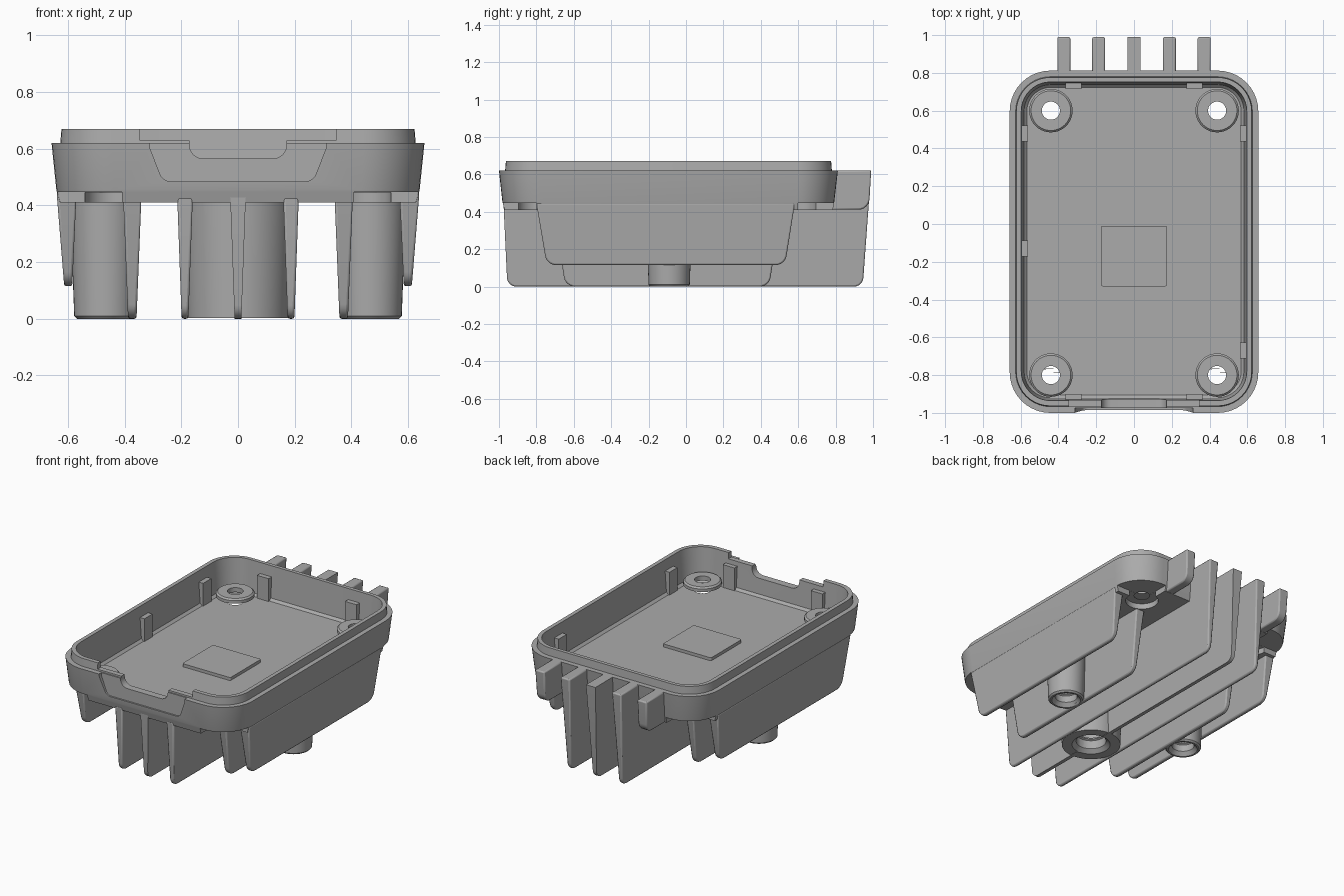
import bpy, bmesh, math
from mathutils import Vector

cube = bpy.data.objects.get("Cube")
if cube:
    bpy.data.objects.remove(cube, do_unlink=True)

grey = bpy.data.materials.new("cast grey")
grey.use_nodes = True
colour = (0.41, 0.41, 0.41, 1)
grey.diffuse_color = colour
grey.node_tree.nodes["Principled BSDF"].inputs["Base Color"].default_value = colour


def loft(name, rings):
    """Closed solid skinned through rings of equal point count."""
    bm = bmesh.new()
    rows = [[bm.verts.new(p) for p in ring] for ring in rings]
    n = len(rows[0])
    for a, b in zip(rows, rows[1:]):
        for i in range(n):
            j = (i + 1) % n
            bm.faces.new((a[i], a[j], b[j], b[i]))
    bm.faces.new(rows[0][::-1])
    bm.faces.new(rows[-1])
    bmesh.ops.recalc_face_normals(bm, faces=bm.faces)
    mesh = bpy.data.meshes.new(name)
    bm.to_mesh(mesh)
    bm.free()
    mesh.materials.append(grey)
    ob = bpy.data.objects.new(name, mesh)
    bpy.context.collection.objects.link(ob)
    return ob


def rounded(points, steps=6):
    """Round the corners of a 2D outline given as (u, v, radius)."""
    out = []
    for i, (u, v, r) in enumerate(points):
        p = Vector((u, v))
        if r == 0:
            out.append(p)
            continue
        a = (Vector(points[i - 1][:2]) - p).normalized()
        b = (Vector(points[(i + 1) % len(points)][:2]) - p).normalized()
        half = a.angle(b) / 2
        centre = p + (a + b).normalized() * r / math.sin(half)
        start = p + a * r / math.tan(half) - centre
        end = p + b * r / math.tan(half) - centre
        sweep = start.angle(end)
        for k in range(steps + 1):
            t = k / steps
            out.append(centre + (start * math.sin((1 - t) * sweep)
                                 + end * math.sin(t * sweep)) / math.sin(sweep))
    return out


def rect_ring(x0, x1, y0, y1, r, z):
    outline = rounded([(x0, y0, r), (x1, y0, r), (x1, y1, r), (x0, y1, r)], 10)
    return [(p.x, p.y, z) for p in outline]


def block(name, x0, x1, y0, y1, z0, z1):
    x0, x1, y0, y1 = min(x0, x1), max(x0, x1), min(y0, y1), max(y0, y1)
    return loft(name, [[(x0, y0, z), (x1, y0, z), (x1, y1, z), (x0, y1, z)]
                       for z in (z0, z1)])


def lathe(name, x, y, profile, n=40):
    """Round solid from (radius, z) pairs."""
    turns = [2 * math.pi * i / n for i in range(n)]
    return loft(name, [[(x + r * math.cos(t), y + r * math.sin(t), z) for t in turns]
                       for r, z in profile])


def front_prism(name, outline, y0, y1):
    pts = rounded(outline)
    return loft(name, [[(p.x, y, p.y) for p in pts] for y in (y0, y1)])


def fin(name, outline, inner, outer):
    """Upright fin; inner and outer are (x at z=0, slope of x with z)."""
    pts = rounded(outline)
    ob = loft(name, [[(x + s * p.y, p.x, p.y) for p in pts] for x, s in (inner, outer)])
    bevel = ob.modifiers.new("soft edges", "BEVEL")
    bevel.width, bevel.segments = 0.008, 2
    bevel.limit_method, bevel.angle_limit = "ANGLE", math.radians(50)
    return ob


def cut(targets, cutters):
    for ob in targets:
        bpy.context.view_layer.objects.active = ob
        for c in cutters:
            mod = ob.modifiers.new("cut", "BOOLEAN")
            mod.operation, mod.solver, mod.object = "DIFFERENCE", "EXACT", c
            bpy.ops.object.modifier_apply(modifier=mod.name)
    for c in cutters:
        bpy.data.objects.remove(c, do_unlink=True)


def thread_cutter(x, y, r, depth):
    profile = [(r * 1.3, -0.02), (r * 1.3, 0.0), (r, 0.025)]
    for k in range(1, 4):
        z = 0.025 + (depth - 0.025) * k / 4
        profile += [(r, z), (r * 0.87, z + 0.006), (r * 0.87, z + 0.014), (r, z + 0.02)]
    return lathe("thread_cutter", x, y, profile + [(r, depth)])


# Tray: drafted outer wall, stepped lip, open cavity
tray = loft("tray", [
    rect_ring(-0.63, 0.63, -0.97, 0.785, 0.2, 0.41),
    rect_ring(-0.641, 0.641, -0.982, 0.793, 0.205, 0.455),
    rect_ring(-0.658, 0.658, -1.0, 0.812, 0.215, 0.62),
    rect_ring(-0.627, 0.627, -0.967, 0.78, 0.185, 0.62),
    rect_ring(-0.623, 0.623, -0.963, 0.776, 0.18, 0.67),
    rect_ring(-0.597, 0.597, -0.935, 0.752, 0.155, 0.67),
    rect_ring(-0.582, 0.582, -0.92, 0.738, 0.14, 0.465),
    rect_ring(-0.567, 0.567, -0.905, 0.723, 0.125, 0.45)])

# Front wall: lowered lip, recessed panel and cable notch
cut([tray], [
    block("lip_cutter", -0.345, 0.345, -1.1, -0.88, 0.63, 0.8),
    front_prism("panel_cutter", [(-0.32, 0.7, 0), (-0.31, 0.6, 0), (-0.265, 0.485, 0.04),
                                 (0.265, 0.485, 0.04), (0.31, 0.6, 0), (0.32, 0.7, 0)],
                -1.1, -0.975),
    front_prism("notch_cutter", [(-0.172, 0.7, 0), (-0.172, 0.565, 0.05),
                                 (0.172, 0.565, 0.05), (0.172, 0.7, 0)], -1.1, -0.85)])

# Corner screw seats with underside pockets and through holes
for sx, side in ((1, "left"), (-1, "right")):
    for cy, sy, end in ((0.6, 1, "back"), (-0.8, -1, "front")):
        cx = 0.44 * sx
        wall = 0.745 if sy > 0 else -0.925
        xs = sorted((0.27 * sx, 0.6 * sx))
        ys = sorted((cy - 0.17 * sy, wall))
        seat = loft(f"{end}_{side}_screw_seat", [
            rect_ring(*xs, *ys, 0.16, 0.448), rect_ring(*xs, *ys, 0.16, 0.48),
            rect_ring(xs[0] + 0.015, xs[1] - 0.015, ys[0] + 0.015, ys[1] - 0.015, 0.145, 0.495)])
        ring = lathe(f"{end}_{side}_screw_ring", cx, cy,
                     [(0.115, 0.49), (0.115, 0.51), (0.105, 0.52)])
        cut([tray], [block("pocket_cutter", 0.41 * sx, 0.75 * sx, cy, cy + 0.35 * sy, 0.3, 0.447),
                     lathe("pocket_round_cutter", cx, cy, [(0.1, 0.3), (0.1, 0.4465)])])
        cut([tray, seat, ring],
            [lathe("hole_cutter", cx, cy, [(0.048, 0.2), (0.048, 0.8)], 32)])

# Component pad on the floor
loft("floor_pad", [rect_ring(-0.175, 0.175, -0.33, -0.01, 0.01, z) for z in (0.44, 0.47)])

# Clips along the inner walls
for i, (sx, y) in enumerate([(-1, 0.48), (-1, -0.13), (1, 0.48), (1, -0.67)]):
    block(f"side_clip_{i + 1}", 0.56 * sx, 0.6 * sx, y - 0.042, y + 0.042, 0.44, 0.6)
for sx, side in ((1, "left"), (-1, "right")):
    x = 0.32 * sx
    block(f"back_{side}_clip", x - 0.042, x + 0.042, 0.715, 0.755, 0.44, 0.6)
    block(f"front_{side}_clip", x - 0.042, x + 0.042, -0.94, -0.9, 0.44, 0.6)

# Full length cooling fins
long_outline = [(-0.975, 0.43, 0), (-0.955, 0, 0.05), (0.945, 0, 0.05),
                (0.99, 0.62, 0), (0.79, 0.62, 0), (0.77, 0.43, 0)]
long_fins = [fin(f"long_fin_{i + 2}", long_outline,
                 (0.187 * i - 0.012, -0.036), (0.187 * i + 0.012, 0.036)) for i in (-1, 0, 1)]

for s, side in ((1, "left"), (-1, "right")):
    # Shorter fin, its rear tab, and the outer skirt
    inner, outer = (0.358 * s, -0.04 * s), (0.388 * s, 0.04 * s)
    fin(f"{side}_short_fin", [(-0.71, 0.43, 0), (-0.645, 0, 0.06),
                              (0.445, 0, 0.06), (0.51, 0.43, 0)], inner, outer)
    fin(f"{side}_rear_tab", [(0.72, 0.411, 0), (0.978, 0.411, 0.06), (0.99, 0.62, 0),
                             (0.79, 0.62, 0), (0.77, 0.43, 0)],
        (0.342 * s, -0.008 * s), (0.385 * s, 0.034 * s))
    fin(f"{side}_skirt", [(-0.8, 0.446, 0), (-0.745, 0.115, 0.06),
                          (0.53, 0.115, 0.06), (0.582, 0.446, 0)],
        (0.59 * s, -0.045 * s), (0.604 * s, 0.081 * s))
    # Threaded mounting boss
    boss = lathe(f"{side}_boss", 0.468 * s, -0.09,
                 [(0.1, 0), (0.11, 0.01), (0.125, 0.42)])
    cut([boss], [thread_cutter(0.468 * s, -0.09, 0.068, 0.2)])

# Large threaded boss between the middle fins
boss = lathe("centre_boss", 0, -0.41, [(0.18, 0.002), (0.195, 0.42)])
cut([boss, long_fins[1]], [thread_cutter(0, -0.41, 0.092, 0.25)])

# Smooth shading with crisp edges
for ob in bpy.context.collection.objects:
    if ob.type == "MESH":
        ob.select_set(True)
        bpy.context.view_layer.objects.active = ob
bpy.ops.object.shade_smooth_by_angle(angle=math.radians(35))
